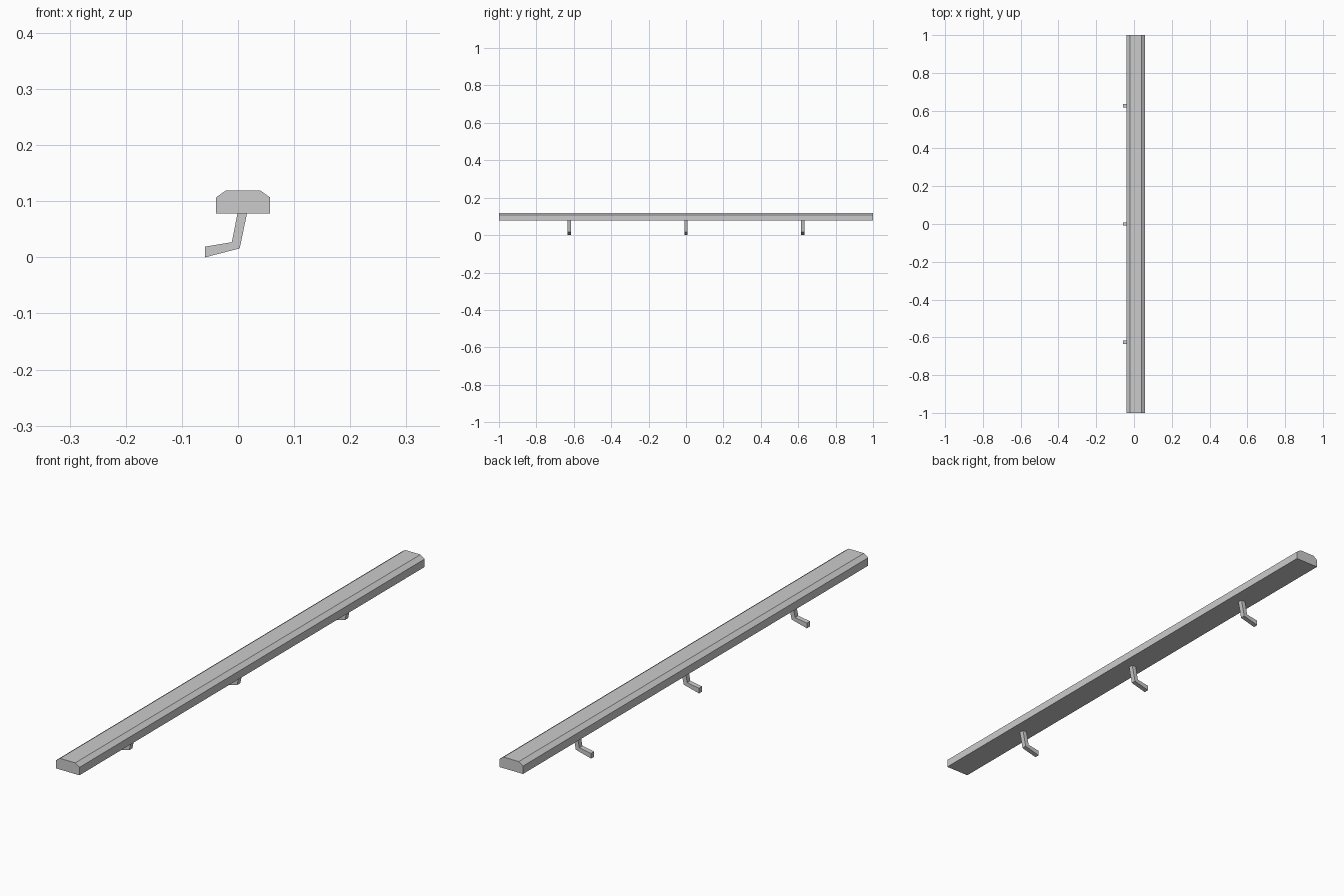
import bpy, bmesh

if "Cube" in bpy.data.objects:
    bpy.data.objects.remove(bpy.data.objects["Cube"])


def extrude_profile(name, points, y_center, length):
    """Extrude an (x, z) outline along y, centred on y_center."""
    bm = bmesh.new()
    face = bm.faces.new([bm.verts.new((x, y_center - length / 2, z)) for x, z in points])
    result = bmesh.ops.extrude_face_region(bm, geom=[face])
    moved = [g for g in result["geom"] if isinstance(g, bmesh.types.BMVert)]
    bmesh.ops.translate(bm, verts=moved, vec=(0, length, 0))
    bmesh.ops.recalc_face_normals(bm, faces=bm.faces)
    mesh = bpy.data.meshes.new(name)
    bm.to_mesh(mesh)
    bm.free()
    obj = bpy.data.objects.new(name, mesh)
    bpy.context.collection.objects.link(obj)
    return obj


# Handrail with chamfered top edges
rail = [(-0.039, 0.078), (0.057, 0.078), (0.057, 0.107),
        (0.040, 0.119), (-0.022, 0.119), (-0.039, 0.107)]
extrude_profile("handrail", rail, 0, 2.0)

# Bent wall brackets
bracket = [(-0.059, 0.0), (0.003, 0.016), (0.016, 0.078),
           (-0.001, 0.078), (-0.011, 0.027), (-0.059, 0.019)]
for i, y in enumerate((-0.625, 0, 0.625)):
    extrude_profile(f"wall_bracket_{i + 1}", bracket, y, 0.018)
